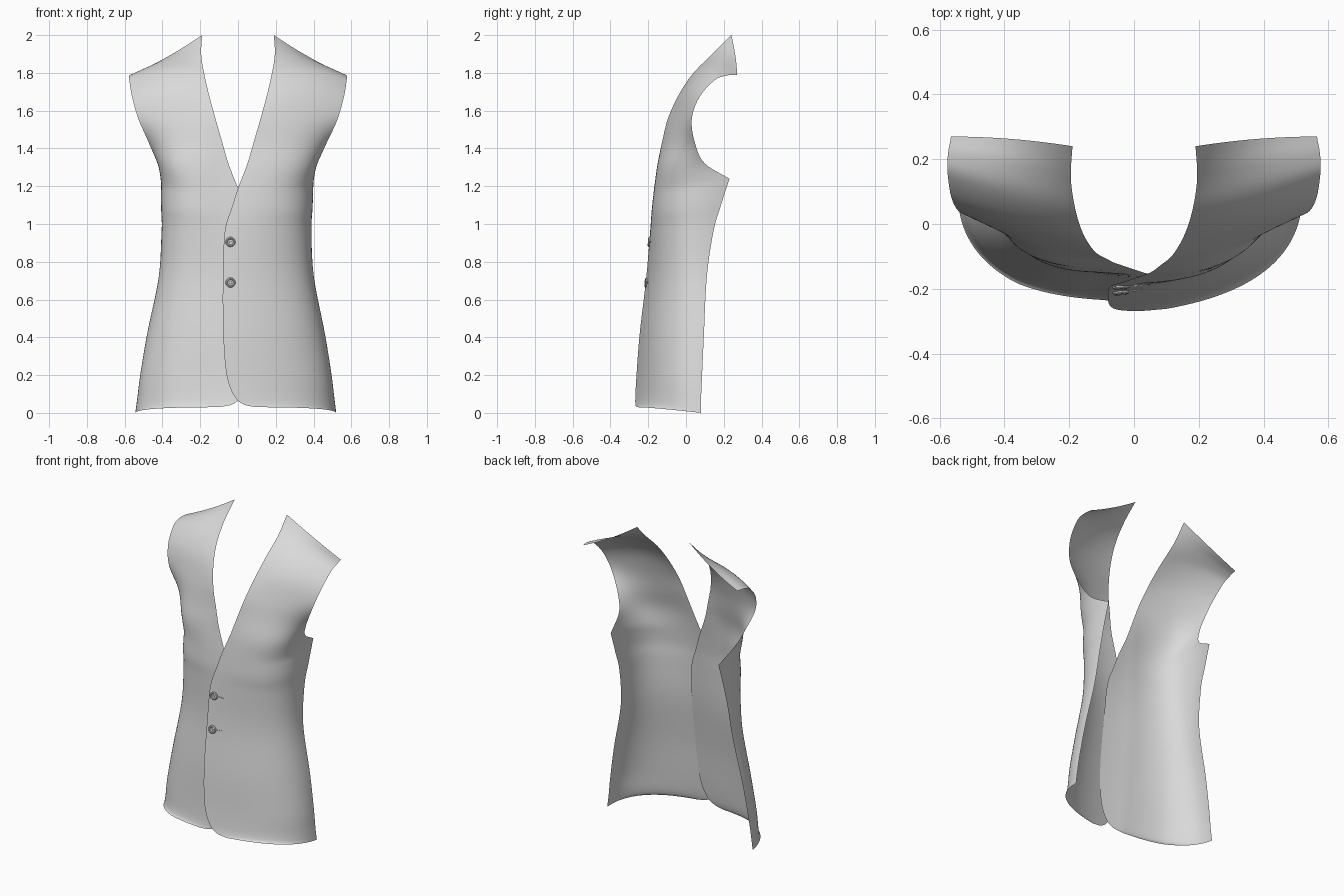
import bpy, bmesh, math
from mathutils import Vector
from mathutils.bvhtree import BVHTree

default = bpy.data.objects.get("Cube")
if default:
    bpy.data.objects.remove(default, do_unlink=True)

cloth = bpy.data.materials.new("light_grey_cloth")
cloth.use_nodes = True
grey = (0.7, 0.7, 0.7, 1)
cloth.diffuse_color = grey
cloth.node_tree.nodes["Principled BSDF"].inputs["Base Color"].default_value = grey

# Profiles from hem to shoulder: front opening, side turn, side seam with armhole
OPENING = [(.1, -.262, .03), (.03, -.268, .045), (-.02, -.268, .09), (-.06, -.262, .2),
           (-.078, -.245, .42), (-.08, -.21, .72), (-.07, -.19, .96), (-.035, -.18, 1.08),
           (0, -.168, 1.19), (.05, -.15, 1.32), (.085, -.125, 1.44), (.12, -.095, 1.56),
           (.155, -.035, 1.69), (.18, .04, 1.8), (.195, .14, 1.9), (.19, .24, 2)]
TURN = [(.51, -.19, .03), (.51, -.19, .045), (.51, -.19, .09), (.51, -.19, .2),
        (.47, -.19, .42), (.43, -.17, .72), (.43, -.19, .96), (.45, -.2, 1.06),
        (.46, -.19, 1.16), (.42, -.16, 1.29), (.39, -.1, 1.43), (.37, -.05, 1.57),
        (.37, 0, 1.73), (.38, .09, 1.84), (.38, .19, 1.88), (.38, .27, 1.87)]
SEAM = [(.52, .08, 0), (.517, .08, .025), (.51, .08, .08), (.495, .085, .2),
        (.46, .095, .42), (.4, .11, .72), (.385, .145, .96), (.388, .185, 1.1),
        (.39, .23, 1.24), (.42, .1, 1.32), (.465, .05, 1.42), (.525, .03, 1.55),
        (.56, .07, 1.67), (.575, .15, 1.76), (.575, .21, 1.785), (.565, .27, 1.79)]
UNDERARM = 8
STEPS, COLUMNS = 5, 28


def smooth_path(points):
    """Sample a smooth curve through the points."""
    pts = [Vector(p) for p in points]
    pts = [2 * pts[0] - pts[1]] + pts + [2 * pts[-1] - pts[-2]]
    path = []
    for a, b, c, d in zip(pts, pts[1:], pts[2:], pts[3:]):
        for k in range(STEPS):
            t = k / STEPS
            path.append(b + t / 2 * (c - a + t * (2 * a - 5 * b + 4 * c - d
                                                  + t * (3 * (b - c) + d - a))))
    return path + [pts[-2]]


def panel_path(points):
    """Join body and chest curves, keeping the underarm corner sharp."""
    return smooth_path(points[:UNDERARM + 1]) + smooth_path(points[UNDERARM:])[1:]


def clamp(value):
    return max(0, min(1, value))


def finish(bm, name, angle=40):
    mesh = bpy.data.meshes.new(name)
    bm.to_mesh(mesh)
    bm.free()
    obj = bpy.data.objects.new(name, mesh)
    bpy.context.collection.objects.link(obj)
    mesh.materials.append(cloth)
    bpy.ops.object.select_all(action='DESELECT')
    obj.select_set(True)
    bpy.context.view_layer.objects.active = obj
    bpy.ops.object.shade_smooth_by_angle(angle=math.radians(angle))
    return obj


def skin(bm, rows, closed=False):
    """Bridge neighbouring rows of vertices with quads."""
    for low, high in zip(rows, rows[1:]):
        count = len(low)
        for j in range(count if closed else count - 1):
            k = (j + 1) % count
            bm.faces.new((low[j], low[k], high[k], high[j]))


def front_panel(name, mirrored):
    bm = bmesh.new()
    rows = []
    for inner, turn, outer in zip(*map(panel_path, (OPENING, TURN, SEAM))):
        row = []
        for j in range(COLUMNS + 1):
            t = j / COLUMNS
            p = inner * (1 - t) ** 2 + turn * 2 * t * (1 - t) + outer * t * t
            if mirrored:
                # The under panel is slightly wider and sits behind the overlap
                p.y += .028 * clamp((.35 - p.x) / .25) * clamp((1.7 - p.z) / .4)
                p.x *= -1 - .045 * clamp((1.5 - p.z) / .6)
            row.append(bm.verts.new(p))
        rows.append(row)
    skin(bm, rows)
    if mirrored:
        bmesh.ops.reverse_faces(bm, faces=bm.faces[:])
    return finish(bm, name, 60)


def button(name):
    """Turned disc with a raised rim and a small centre stud."""
    bm = bmesh.new()
    profile = [(.026, -.003), (.026, .004), (.022, .008), (.017, .008),
               (.014, .004), (.006, .004), (.005, .007)]
    sides = 24
    rings = [[bm.verts.new((r * math.cos(math.tau * i / sides),
                            r * math.sin(math.tau * i / sides), h))
              for i in range(sides)] for r, h in profile]
    skin(bm, rings, closed=True)
    bm.faces.new(rings[-1])
    return finish(bm, name)


def buttonhole(name):
    """Thin stitched bar beside the button."""
    bm = bmesh.new()
    bmesh.ops.create_cube(bm, size=1)
    bmesh.ops.scale(bm, vec=(.045, .009, .007), verts=bm.verts)
    bmesh.ops.bevel(bm, geom=bm.edges[:], offset=.002, segments=2, affect='EDGES')
    return finish(bm, name)


# Two front panels
left_panel = front_panel("left_front_panel", False)
right_panel = front_panel("right_front_panel", True)

# Buttons and buttonholes laid on the overlapping panel
surface = BVHTree.FromPolygons([v.co for v in left_panel.data.vertices],
                               [p.vertices for p in left_panel.data.polygons])


def lay_on_panel(obj, x, z):
    spot, normal, _, _ = surface.ray_cast(Vector((x, -1, z)), Vector((0, 1, 0)))
    obj.location = spot
    obj.rotation_euler = normal.to_track_quat('Z', 'Y').to_euler()


for place, height in (("upper", .905), ("lower", .69)):
    lay_on_panel(button(place + "_button"), -.04, height)
    lay_on_panel(buttonhole(place + "_buttonhole"), .002, height)
